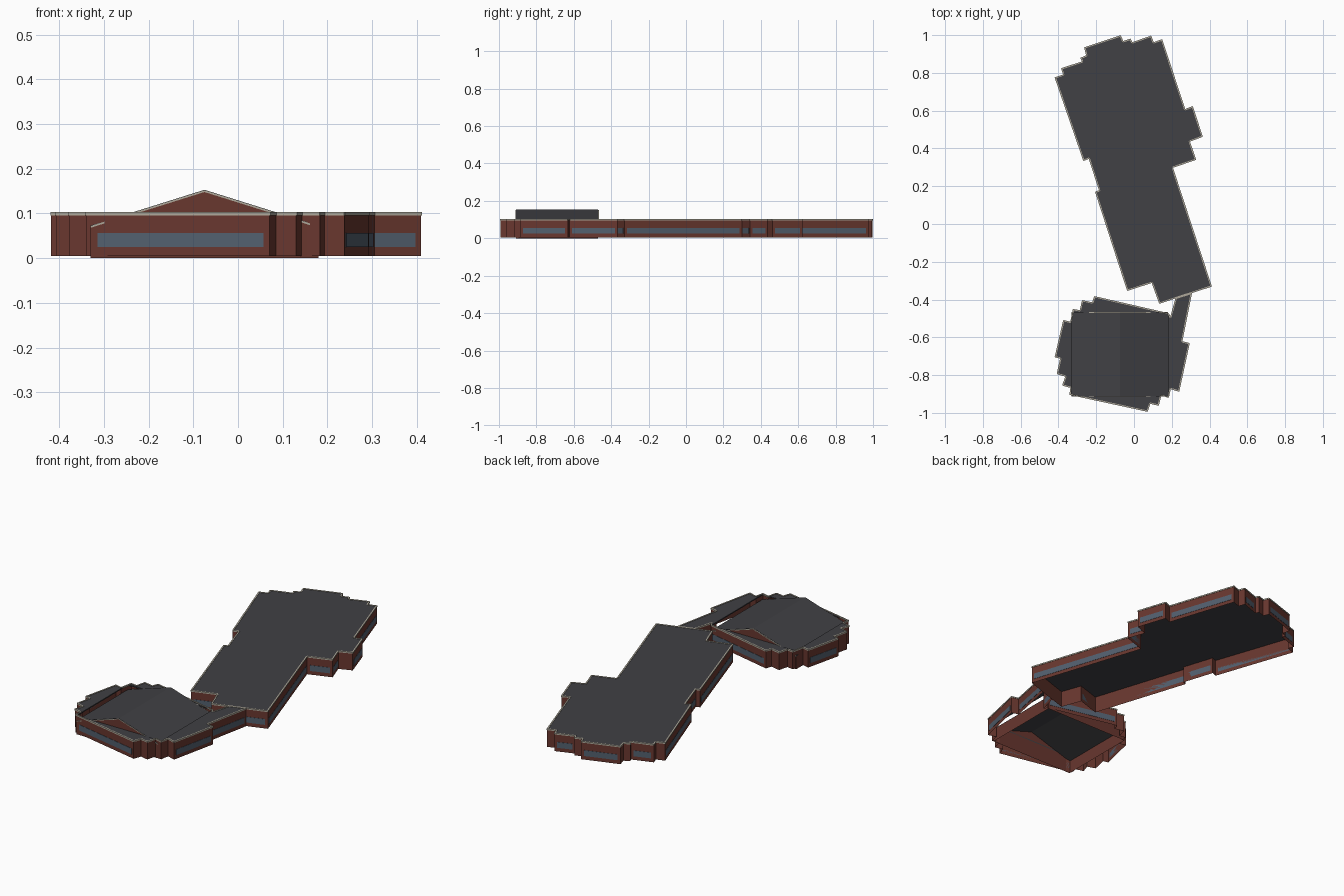
import bpy
import bmesh
from mathutils import Vector

cube = bpy.data.objects.get("Cube")
if cube:
    bpy.data.objects.remove(cube, do_unlink=True)


def material(name, r, g, b):
    m = bpy.data.materials.new(name)
    m.use_nodes = True
    m.diffuse_color = (r, g, b, 1)
    m.node_tree.nodes["Principled BSDF"].inputs["Base Color"].default_value = (r, g, b, 1)
    return m


brick = material("brick_brown", 0.14, 0.038, 0.028)
slate = material("roof_grey", 0.052, 0.052, 0.058)
glass = material("window_blue", 0.085, 0.115, 0.155)
stone = material("trim_beige", 0.42, 0.39, 0.32)

WALL_BASE, WALL_TOP = 0.005, 0.1


def finish(name, bm, mat, fix_normals=True):
    if fix_normals:
        bmesh.ops.recalc_face_normals(bm, faces=bm.faces[:])
    mesh = bpy.data.meshes.new(name)
    bm.to_mesh(mesh)
    bm.free()
    mesh.materials.append(mat)
    obj = bpy.data.objects.new(name, mesh)
    bpy.context.collection.objects.link(obj)
    return obj


def prism(bm, points, offset):
    """Extrude a flat loop of 3D points by an offset."""
    face = bm.faces.new([bm.verts.new(p) for p in points])
    out = bmesh.ops.extrude_face_region(bm, geom=[face], use_keep_orig=True)
    moved = [v for v in out["geom"] if isinstance(v, bmesh.types.BMVert)]
    bmesh.ops.translate(bm, verts=moved, vec=offset)


def sides(outline):
    """Yield start, end and outward direction of every wall."""
    for i, p in enumerate(outline):
        a, b = Vector(p), Vector(outline[(i + 1) % len(outline)])
        d = (b - a).normalized()
        yield a, b, d, Vector((d.y, -d.x))


def strip(bm, a, b, normal, z0, z1, inner, outer):
    corners = [a - normal * inner, b - normal * inner, b + normal * outer, a + normal * outer]
    prism(bm, [(c.x, c.y, z0) for c in corners], (0, 0, z1 - z0))


def block(name, outline):
    """Open-bottomed flat-roofed building with window bands and a trim."""
    walls, panes, trim, roof = (bmesh.new() for _ in range(4))
    for a, b, d, n in sides(outline):
        walls.faces.new([walls.verts.new((p.x, p.y, z)) for p, z in
                         ((a, WALL_BASE), (b, WALL_BASE), (b, WALL_TOP), (a, WALL_TOP))])
        strip(trim, a, b, n, 0.096, 0.103, 0.005, 0.002)
        if (b - a).length > 0.1:
            strip(panes, a + d * 0.014, b - d * 0.014, n, 0.025, 0.056, 0, 0.0015)
    prism(roof, [(x, y, 0.095) for x, y in outline], (0, 0, 0.006))
    finish(name + "_walls", walls, brick, False)
    finish(name + "_windows", panes, glass)
    finish(name + "_trim", trim, stone)
    return finish(name + "_roof", roof, slate)


# Long main wing
main_outline = [
    (.41, -.33), (.204, .299), (.327, .341), (.294, .437), (.362, .463), (.31, .622),
    (.27, .606), (.148, .976), (.103, .96), (.09, .995), (-.01, .96), (-.019, .979),
    (-.058, .966), (-.071, .997), (-.262, .934), (-.251, .892), (-.283, .878),
    (-.272, .86), (-.384, .823), (-.373, .79), (-.418, .775), (-.267, .336),
    (-.238, .347), (-.183, .177), (-.204, .17), (-.035, -.352), (.095, -.31), (.135, -.42)]
block("main_wing", main_outline)

# Stepped pavilion with its connecting passage
pavilion_outline = [
    (-.373, -.51), (-.418, -.704), (-.389, -.711), (-.407, -.793), (-.362, -.807),
    (-.378, -.854), (-.335, -.866), (-.34, -.903), (.071, -.992), (.085, -.95),
    (.13, -.96), (.143, -.907), (.183, -.918), (.193, -.872), (.238, -.886),
    (.293, -.632), (.254, -.622), (.305, -.366), (.222, -.392), (.193, -.495),
    (.183, -.474), (-.209, -.384), (-.22, -.417), (-.273, -.405), (-.286, -.458),
    (-.322, -.452), (-.336, -.52)]
pavilion_roof = block("pavilion", pavilion_outline)

# Gabled hall set inside the pavilion
LEFT, RIGHT, FRONT, BACK = -.33, .18, -.91, -.47
MID, EAVE, RIDGE = -.075, .07, .15

cut = bmesh.new()
prism(cut, [(LEFT, FRONT, .05), (RIGHT, FRONT, .05), (RIGHT, BACK, .05), (LEFT, BACK, .05)],
      (0, 0, .1))
cutter = finish("hall_opening_cutter", cut, brick)
cutter.hide_render = True
cutter.display_type = 'WIRE'
opening = pavilion_roof.modifiers.new("hall_opening", 'BOOLEAN')
opening.operation = 'DIFFERENCE'
opening.solver = 'EXACT'
opening.object = cutter

# Apply the opening and drop the cutter
evaluated = pavilion_roof.evaluated_get(bpy.context.evaluated_depsgraph_get())
cut_mesh = bpy.data.meshes.new_from_object(evaluated)
pavilion_roof.modifiers.clear()
pavilion_roof.data = cut_mesh
bpy.data.objects.remove(cutter, do_unlink=True)

hall = bmesh.new()
for y in (FRONT, BACK):
    hall.faces.new([hall.verts.new(p) for p in (
        (LEFT, y, 0), (RIGHT, y, 0), (RIGHT, y, EAVE), (MID, y, RIDGE), (LEFT, y, EAVE))])
for x in (LEFT, RIGHT):
    hall.faces.new([hall.verts.new(p) for p in (
        (x, FRONT, 0), (x, BACK, 0), (x, BACK, EAVE), (x, FRONT, EAVE))])
finish("hall_walls", hall, brick, False)


def chevron(y, z, thick):
    return [(LEFT, y, EAVE + z), (MID, y, RIDGE + z), (RIGHT, y, EAVE + z),
            (RIGHT, y, EAVE + z - thick), (MID, y, RIDGE + z - thick), (LEFT, y, EAVE + z - thick)]


gable_roof = bmesh.new()
prism(gable_roof, chevron(FRONT, .003, .003), (0, BACK - FRONT, 0))
finish("hall_roof", gable_roof, slate)

# Sloping trim on both gables
rake = bmesh.new()
prism(rake, chevron(FRONT, .002, .004), (0, -.002, 0))
prism(rake, chevron(BACK, .002, .004), (0, .004, 0))
finish("hall_gable_trim", rake, stone)
